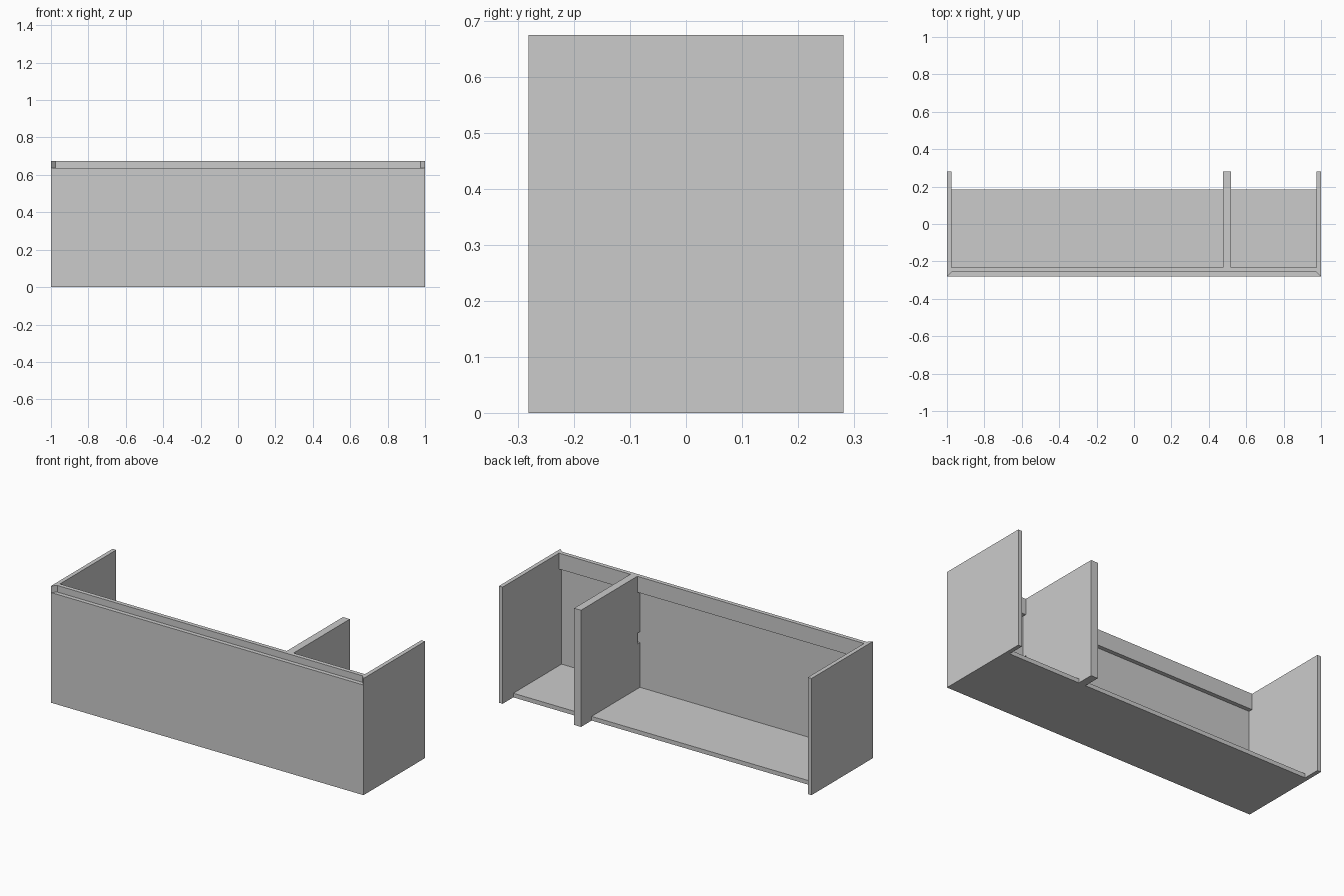
import bpy
import bmesh
from mathutils import Vector

if "Cube" in bpy.data.objects:
    bpy.data.objects.remove(bpy.data.objects["Cube"])

T = 0.024            # board thickness
D = 0.281            # half depth
H = 0.675            # overall height
FLOOR_BACK = 0.184   # rear edge of the floor board
RAIL_Z = 0.583       # underside of the top rail
FRONT_TOP = 0.637    # top of the front panel (finger gap above it)


def prism(name, outline, axis, start, end):
    """Extrude a flat outline: axis 'x' takes (y, z) points, axis 'z' takes (x, y) points."""
    bm = bmesh.new()
    place = (lambda a, b: (start, a, b)) if axis == 'x' else (lambda a, b: (a, b, start))
    face = bm.faces.new([bm.verts.new(place(a, b)) for a, b in outline])
    step = Vector((end - start, 0, 0)) if axis == 'x' else Vector((0, 0, end - start))
    new = bmesh.ops.extrude_face_region(bm, geom=[face], use_keep_orig=True)
    bmesh.ops.translate(bm, vec=step, verts=[v for v in new['geom'] if isinstance(v, bmesh.types.BMVert)])
    bmesh.ops.recalc_face_normals(bm, faces=bm.faces)
    mesh = bpy.data.meshes.new(name)
    bm.to_mesh(mesh)
    bm.free()
    obj = bpy.data.objects.new(name, mesh)
    bpy.context.collection.objects.link(obj)
    return obj


def rect(a0, a1, b0, b1):
    return [(a0, b0), (a1, b0), (a1, b1), (a0, b1)]


# Side panels, mitred at the front corner
for name, s in (("left_side_panel", -1), ("right_side_panel", 1)):
    prism(name, [(s, -D), (s, D), (s * (1 - T), D), (s * (1 - T), -D + T)], 'z', 0, H)

# Front panel, mitred into the sides and lower than them for a finger gap
prism("front_panel", [(-1, -D), (1, -D), (1 - T, -D + T), (-1 + T, -D + T)], 'z', 0, FRONT_TOP)

# Floor board and top rail
prism("floor_board", rect(-1 + T, 1 - T, -D + T, FLOOR_BACK), 'z', 0, T)
prism("top_rail", rect(-1 + T, 1 - T, -D + T, -D + 2 * T), 'z', RAIL_Z, H)

# Divider, notched around the floor and rail, with a small slot in its front edge
f, r = -D + T, -D + 2 * T
prism("divider", [
    (f, T), (FLOOR_BACK, T), (FLOOR_BACK, 0), (D, 0), (D, H),
    (r, H), (r, RAIL_Z), (f, RAIL_Z),
    (f, 0.345), (r, 0.345), (r, 0.283), (f, 0.283),
], 'x', 0.475, 0.519)
